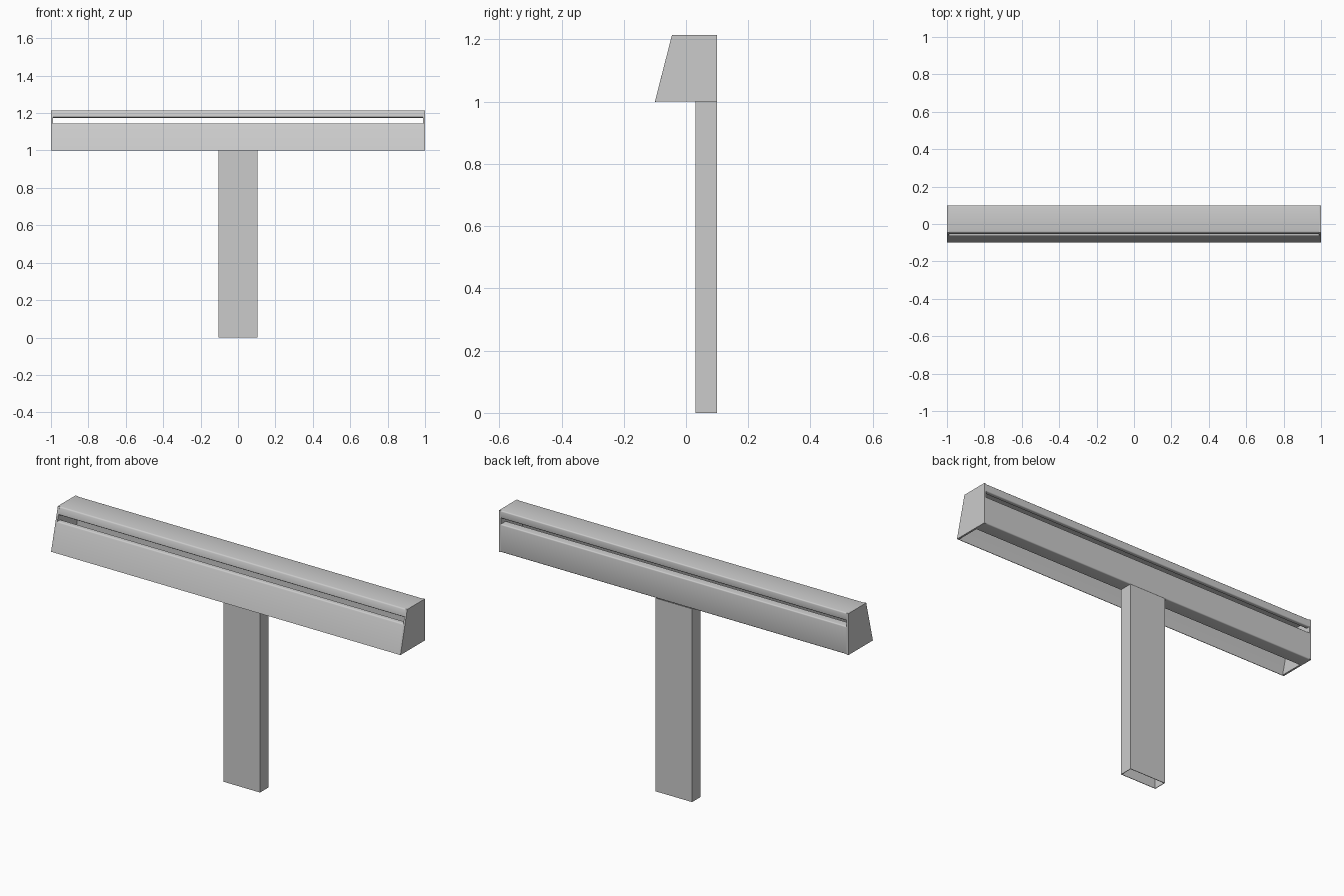
import bpy, bmesh

if "Cube" in bpy.data.objects:
    bpy.data.objects.remove(bpy.data.objects["Cube"])

SHEET = 0.004      # sheet metal thickness
INNER = 0.99       # half length of the beam between the end caps


def finish(name, bm, thickness=0.0):
    mesh = bpy.data.meshes.new(name)
    bm.to_mesh(mesh)
    bm.free()
    obj = bpy.data.objects.new(name, mesh)
    bpy.context.collection.objects.link(obj)
    bpy.ops.object.select_all(action='DESELECT')
    obj.select_set(True)
    bpy.context.view_layer.objects.active = obj
    if thickness:
        mod = obj.modifiers.new("Thickness", 'SOLIDIFY')
        mod.thickness = thickness
        mod.offset = -1
        bpy.ops.object.modifier_apply(modifier=mod.name)
    bpy.ops.object.shade_smooth_by_angle(angle=0.6)
    return obj


def folded_sheet(name, profile):
    """Sweep an open (y, z) profile along x, with rounded folds."""
    bm = bmesh.new()
    rows = [[bm.verts.new((x, y, z)) for y, z in profile] for x in (-INNER, INNER)]
    a, b = rows
    for i in range(len(profile) - 1):
        bm.faces.new((a[i], b[i], b[i + 1], a[i + 1]))
    folds = [e for e in bm.edges if len(e.link_faces) == 2]
    bmesh.ops.bevel(bm, geom=folds, offset=0.006, offset_type='OFFSET',
                    segments=3, profile=0.5, affect='EDGES')
    return finish(name, bm, SHEET)


def end_cap(name, side):
    """Trapezoid plate closing one end of the beam."""
    outline = [(-0.1, 1.0), (0.1, 1.0), (0.1, 1.215), (-0.045, 1.215)]
    bm = bmesh.new()
    face = bm.faces.new([bm.verts.new((side * INNER, y, z)) for y, z in outline])
    ext = bmesh.ops.extrude_face_region(bm, geom=[face])
    moved = [v for v in ext["geom"] if isinstance(v, bmesh.types.BMVert)]
    bmesh.ops.translate(bm, verts=moved, vec=(side * (1 - INNER), 0, 0))
    bmesh.ops.recalc_face_normals(bm, faces=bm.faces)
    return finish(name, bm)


# Beam: three folded sheets with a see-through slot between top and sides
folded_sheet("top_channel", [(-0.035, 1.175), (-0.055, 1.175), (-0.045, 1.215),
                             (0.1, 1.215), (0.1, 1.175), (0.08, 1.175)])
folded_sheet("front_panel", [(-0.1, 1.0), (-0.063, 1.145), (-0.04, 1.145)])
folded_sheet("back_panel", [(0.06, 1.145), (0.1, 1.145), (0.1, 1.0), (0.03, 1.0)])

# End caps
for label, side in (("left", -1), ("right", 1)):
    end_cap(label + "_end_cap", side)

# Post: hollow rectangular tube, open at the bottom
bm = bmesh.new()
bmesh.ops.create_cube(bm, size=1)
for v in bm.verts:
    v.co = (v.co.x * 0.21, 0.065 + v.co.y * 0.07, v.co.z + 0.5)
bm.normal_update()
bmesh.ops.delete(bm, geom=[f for f in bm.faces if abs(f.normal.z) > 0.5],
                 context='FACES_ONLY')
finish("post", bm, SHEET)
